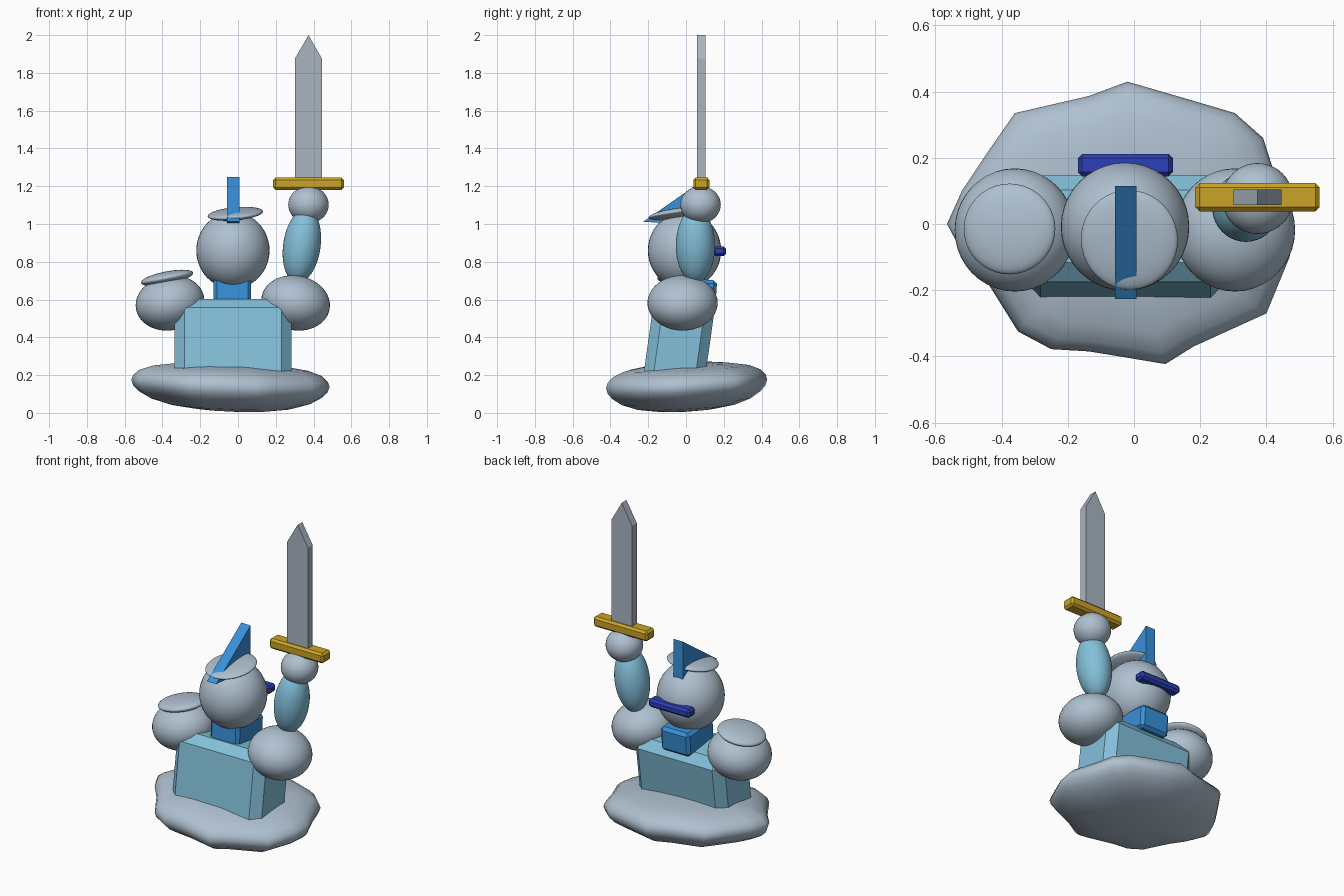
import bpy, bmesh
from math import radians
from mathutils import Matrix, Vector, Euler

if "Cube" in bpy.data.objects:
    bpy.data.objects.remove(bpy.data.objects["Cube"])


def material(name, rgb):
    m = bpy.data.materials.new(name)
    m.diffuse_color = (*rgb, 1)
    m.use_nodes = True
    m.node_tree.nodes["Principled BSDF"].inputs["Base Color"].default_value = m.diffuse_color
    return m


STONE = material("pale_steel", (0.43, 0.53, 0.63))
BLADE = material("blade_grey", (0.40, 0.46, 0.53))
CLOTH = material("light_blue", (0.23, 0.53, 0.70))
BLUE = material("bright_blue", (0.04, 0.28, 0.70))
NAVY = material("deep_blue", (0.025, 0.05, 0.48))
GOLD = material("gold", (0.60, 0.37, 0.02))


def finish(name, bm, mat, smooth=False):
    bmesh.ops.recalc_face_normals(bm, faces=bm.faces)
    for f in bm.faces:
        f.smooth = smooth
    me = bpy.data.meshes.new(name)
    bm.to_mesh(me)
    bm.free()
    me.materials.append(mat)
    ob = bpy.data.objects.new(name, me)
    bpy.context.collection.objects.link(ob)
    return ob


def place(loc, rot, size):
    e = Euler([radians(a) for a in rot])
    return Matrix.LocRotScale(Vector(loc), e, Vector(size))


def ellipsoid(name, loc, radii, mat, rot=(0, 0, 0)):
    bm = bmesh.new()
    bmesh.ops.create_uvsphere(bm, u_segments=40, v_segments=24, radius=1,
                              matrix=place(loc, rot, radii))
    return finish(name, bm, mat, True)


def box(name, loc, size, bevel, mat, rot=(0, 0, 0)):
    bm = bmesh.new()
    bmesh.ops.create_cube(bm, size=1, matrix=place(loc, rot, size))
    bmesh.ops.bevel(bm, geom=bm.edges[:], offset=bevel, segments=1,
                    affect='EDGES', profile=0.5)
    return finish(name, bm, mat)


def prism(name, points, offset, mat):
    # Flat outline extruded along a vector
    bm = bmesh.new()
    face = bm.faces.new([bm.verts.new(p) for p in points])
    ext = bmesh.ops.extrude_face_region(bm, geom=[face])["geom"]
    bmesh.ops.translate(bm, vec=offset,
                        verts=[v for v in ext if isinstance(v, bmesh.types.BMVert)])
    return finish(name, bm, mat)


# Irregular rounded base: one outline stacked in scaled rings
outline = [(-.565, 0), (-.52, .10), (-.44, .22), (-.36, .335), (-.135, .387), (-.02, .43),
           (.135, .385), (.305, .335), (.39, .26), (.43, .135), (.485, 0), (.47, -.10),
           (.40, -.27), (.18, -.37), (.095, -.423), (-.135, -.385), (-.25, -.378),
           (-.35, -.325), (-.45, -.165), (-.525, -.075)]
rings = [(.35, .014), (.60, .030), (.80, .060), (.92, .095), (.98, .125),
         (1, .155), (.98, .182), (.92, .210), (.78, .236), (.55, .253), (.28, .264)]
bm = bmesh.new()


def base_vert(x, y, s, z):
    tilt = s * (.05 * y - .035 * x)
    return bm.verts.new((-.03 + (x + .03) * s, y * s, z + tilt))


loops = [[base_vert(x, y, s, z) for x, y in outline] for s, z in rings]
n = len(outline)
for a, b in zip(loops, loops[1:]):
    for i in range(n):
        j = (i + 1) % n
        bm.faces.new((a[i], a[j], b[j], b[i]))
for loop, z in ((loops[0], .006), (loops[-1], .268)):
    tip = bm.verts.new((-.02, 0, z))
    for i in range(n):
        bm.faces.new((loop[i], loop[(i + 1) % n], tip))
finish("base", bm, STONE, True)

# Leaning torso and neck
box("torso", (-.026, -.038, .365), (.618, .325, .45), .052, CLOTH, (-8, 0, 0))
box("neck", (-.03, .03, .635), (.20, .26, .15), .018, BLUE, (-4, 0, 0))

# Helmeted head with lid, crest and rear band
ellipsoid("head", (-.027, -.008, .86), (.194, .194, .203), STONE)
ellipsoid("head_lid", (-.014, -.048, 1.054), (.147, .152, .028), STONE, (8, -5, 0))
prism("crest", [(-.058, -.226, 1.012), (-.058, .115, 1.25), (-.058, .115, .99)],
      (.065, 0, 0), BLUE)
box("rear_band", (-.026, .178, .856), (.287, .068, .052), .013, NAVY)

# Shoulders, the left one with a lid
for name, x, tilt in (("right_shoulder", .305, 11), ("left_shoulder", -.36, -11)):
    ellipsoid(name, (x, -.018, .582), (.183, .186, .145), STONE, (0, tilt, 0))
ellipsoid("left_shoulder_lid", (-.376, -.015, .715), (.141, .137, .034), STONE, (0, -11, 0))

# Raised arm and fist
ellipsoid("raised_arm", (.338, .05, .885), (.099, .104, .198), CLOTH, (0, 8, 0))
ellipsoid("fist", (.373, .077, 1.102), (.107, .107, .098), STONE)

# Sword
box("sword_guard", (.373, .081, 1.213), (.376, .085, .064), .013, GOLD)
prism("sword_blade", [(.301, .057, 1.21), (.445, .057, 1.21), (.445, .057, 1.875),
                      (.373, .057, 2.0), (.301, .057, 1.875)], (0, .047, 0), BLADE)
